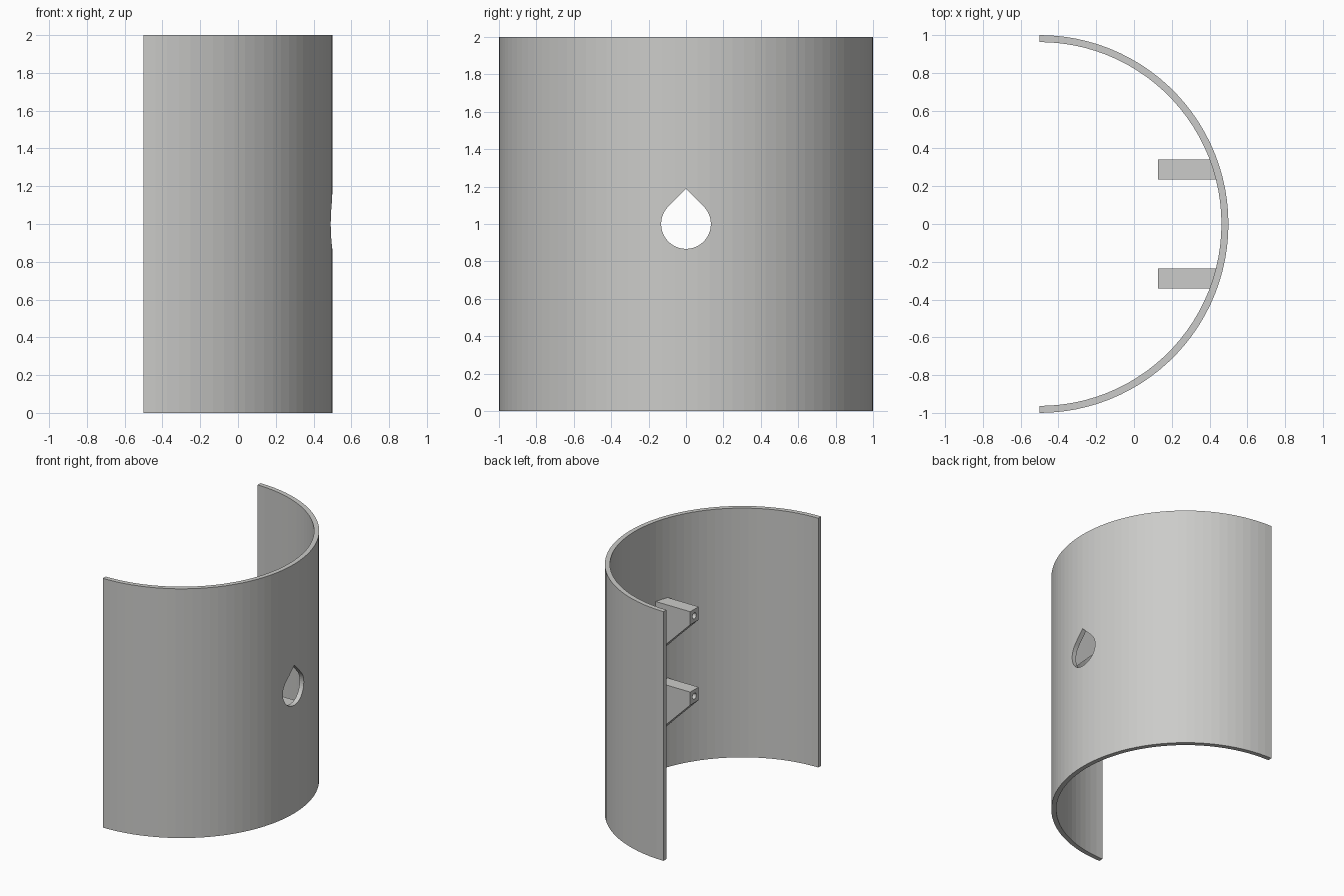
import bpy, bmesh
from math import sin, cos, pi, sqrt
from mathutils import Vector

cube = bpy.data.objects.get("Cube")
if cube:
    bpy.data.objects.remove(cube, do_unlink=True)

grey = bpy.data.materials.new("warm grey")
grey.use_nodes = True
colour = (0.6, 0.6, 0.585, 1)
grey.diffuse_color = colour
grey.node_tree.nodes["Principled BSDF"].inputs["Base Color"].default_value = colour


def prism(name, outline, offset):
    """Extrude a closed outline of 3D points along an offset."""
    bm = bmesh.new()
    face = bm.faces.new([bm.verts.new(p) for p in outline])
    new = bmesh.ops.extrude_face_region(bm, geom=[face])["geom"]
    bmesh.ops.translate(bm, vec=Vector(offset),
                        verts=[v for v in new if isinstance(v, bmesh.types.BMVert)])
    bmesh.ops.recalc_face_normals(bm, faces=bm.faces)
    mesh = bpy.data.meshes.new(name)
    bm.to_mesh(mesh)
    bm.free()
    mesh.materials.append(grey)
    obj = bpy.data.objects.new(name, mesh)
    bpy.context.collection.objects.link(obj)
    return obj


def cut(obj, cutter):
    """Subtract the cutter for good, then remove it."""
    mod = obj.modifiers.new("cut", "BOOLEAN")
    mod.operation = "DIFFERENCE"
    mod.solver = "EXACT"
    mod.object = cutter
    bpy.context.view_layer.objects.active = obj
    bpy.ops.object.modifier_apply(modifier=mod.name)
    bpy.data.objects.remove(cutter, do_unlink=True)


def arc(radius, steps):
    angles = [-pi / 2 + pi * i / steps for i in range(steps + 1)]
    return [(-0.5 + radius * cos(a), radius * sin(a), 0) for a in angles]


# Half-round shell
STEPS = 50
shell = prism("curved_shell", arc(1, STEPS) + arc(0.963, STEPS)[::-1], (0, 0, 2))

# Teardrop opening: three quarters of a circle closed by a point
R = 0.133
drop = [(0.2, R * cos(a), 1 + R * sin(a))
        for a in (pi * 0.75 + 1.5 * pi * i / 36 for i in range(37))]
drop.append((0.2, 0, 1 + R * sqrt(2)))
cut(shell, prism("teardrop_cutter", drop, (0.5, 0, 0)))

# Four gusset brackets with a screw hole in the end
WIDTH, NOSE, TIP, ROOT = 0.106, 0.105, 0.127, 0.437
for side, y in (("left", 0.288), ("right", -0.288)):
    for level, top in (("upper", 1.36), ("lower", 0.715)):
        y0 = y - WIDTH / 2
        profile = [(TIP, y0, top), (ROOT, y0, top),
                   (ROOT, y0, top - NOSE - (ROOT - TIP)), (TIP, y0, top - NOSE)]
        bracket = prism(f"{level}_{side}_bracket", profile, (0, WIDTH, 0))
        ring = [(TIP - 0.1, y + 0.024 * cos(a), top - NOSE / 2 + 0.024 * sin(a))
                for a in (2 * pi * i / 20 for i in range(20))]
        cut(bracket, prism("screw_hole_cutter", ring, (0.3, 0, 0)))
